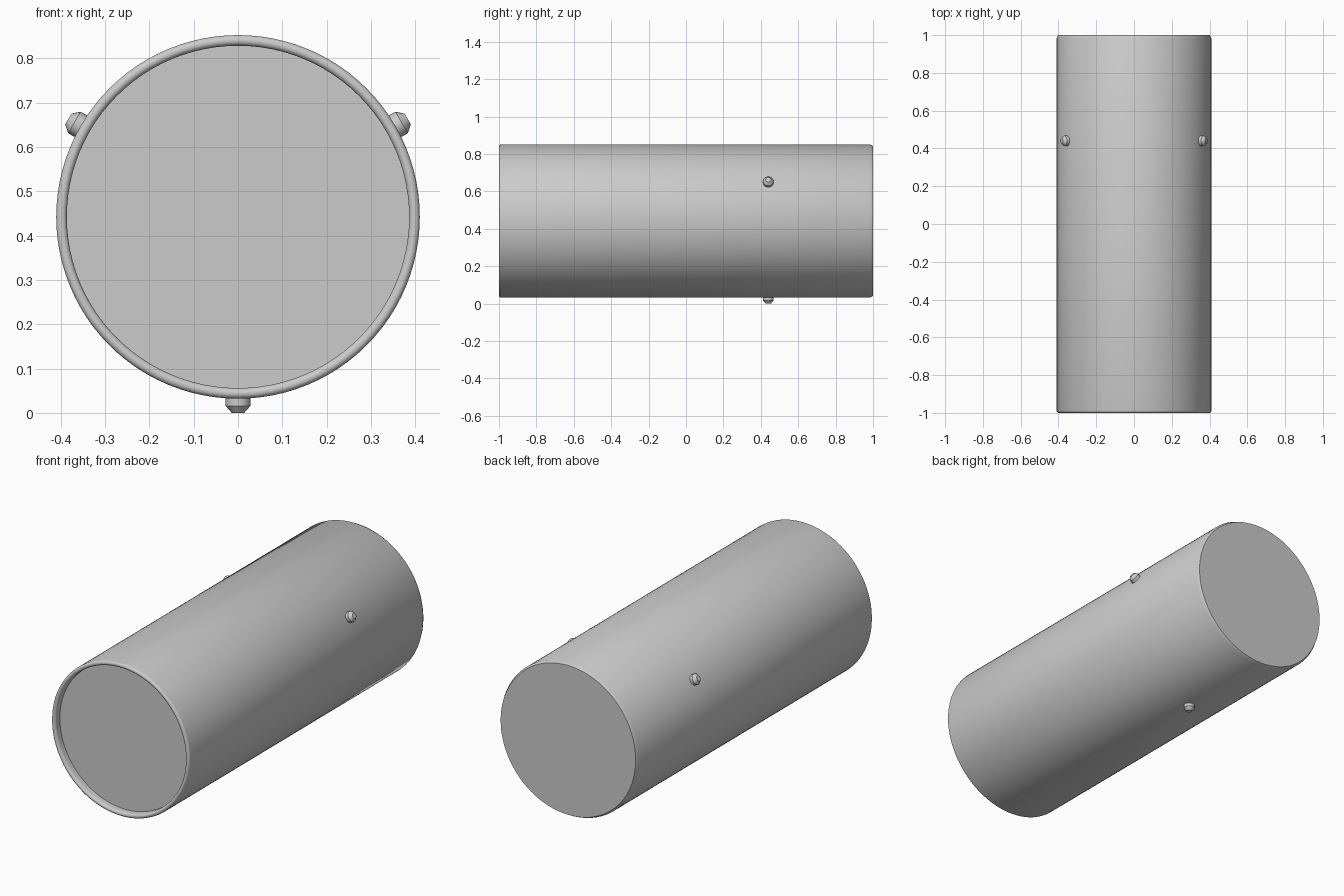
import bpy, math
from mathutils import Vector

cube = bpy.data.objects.get("Cube")
if cube:
    bpy.data.objects.remove(cube, do_unlink=True)

GREY = (0.6, 0.6, 0.6, 1)
mat = bpy.data.materials.new("plain_grey")
mat.use_nodes = True
mat.diffuse_color = GREY
mat.node_tree.nodes["Principled BSDF"].inputs["Base Color"].default_value = GREY

CENTRE = Vector((0, 0, 0.442))
RADIUS = 0.41


def lathe(name, profile, sides, location, direction):
    """Revolve (radius, height) points about an axis; both ends are capped."""
    verts, faces = [], []
    for r, h in profile:
        for i in range(sides):
            a = math.tau * i / sides
            verts.append((r * math.cos(a), r * math.sin(a), h))
    for ring in range(len(profile) - 1):
        for i in range(sides):
            j = (i + 1) % sides
            a, b = ring * sides, (ring + 1) * sides
            faces.append((a + i, a + j, b + j, b + i))
    faces.append(tuple(reversed(range(sides))))
    faces.append(tuple(range(len(verts) - sides, len(verts))))
    mesh = bpy.data.meshes.new(name)
    mesh.from_pydata(verts, [], faces)
    mesh.materials.append(mat)
    obj = bpy.data.objects.new(name, mesh)
    bpy.context.collection.objects.link(obj)
    obj.location = location
    obj.rotation_euler = direction.to_track_quat("Z", "Y").to_euler()
    bpy.ops.object.select_all(action="DESELECT")
    obj.select_set(True)
    bpy.context.view_layer.objects.active = obj
    bpy.ops.object.shade_smooth_by_angle(angle=math.radians(32))
    return obj


# Body: recessed front panel, rounded front lip, long wall, chamfered back
lip = 0.012
profile = [(RADIUS - 2 * lip, -0.96)]
for k in range(9):
    a = math.pi * k / 8
    profile.append((RADIUS - lip - lip * math.cos(a), -1 + lip - lip * math.sin(a)))
profile += [(RADIUS, 0.983), (RADIUS - 0.009, 1)]
lathe("tube_body", profile, 96, CENTRE, Vector((0, 1, 0)))

# Three pegs spaced evenly around the rear part of the wall
peg = [(0.028, -0.015), (0.028, 0.016), (0.014, 0.032)]
for name, angle in (("left_peg", 30), ("right_peg", 150), ("bottom_peg", 270)):
    a = math.radians(angle)
    out = Vector((math.cos(a), 0, math.sin(a)))
    lathe(name, peg, 16, CENTRE + out * RADIUS + Vector((0, 0.44, 0)), out)
